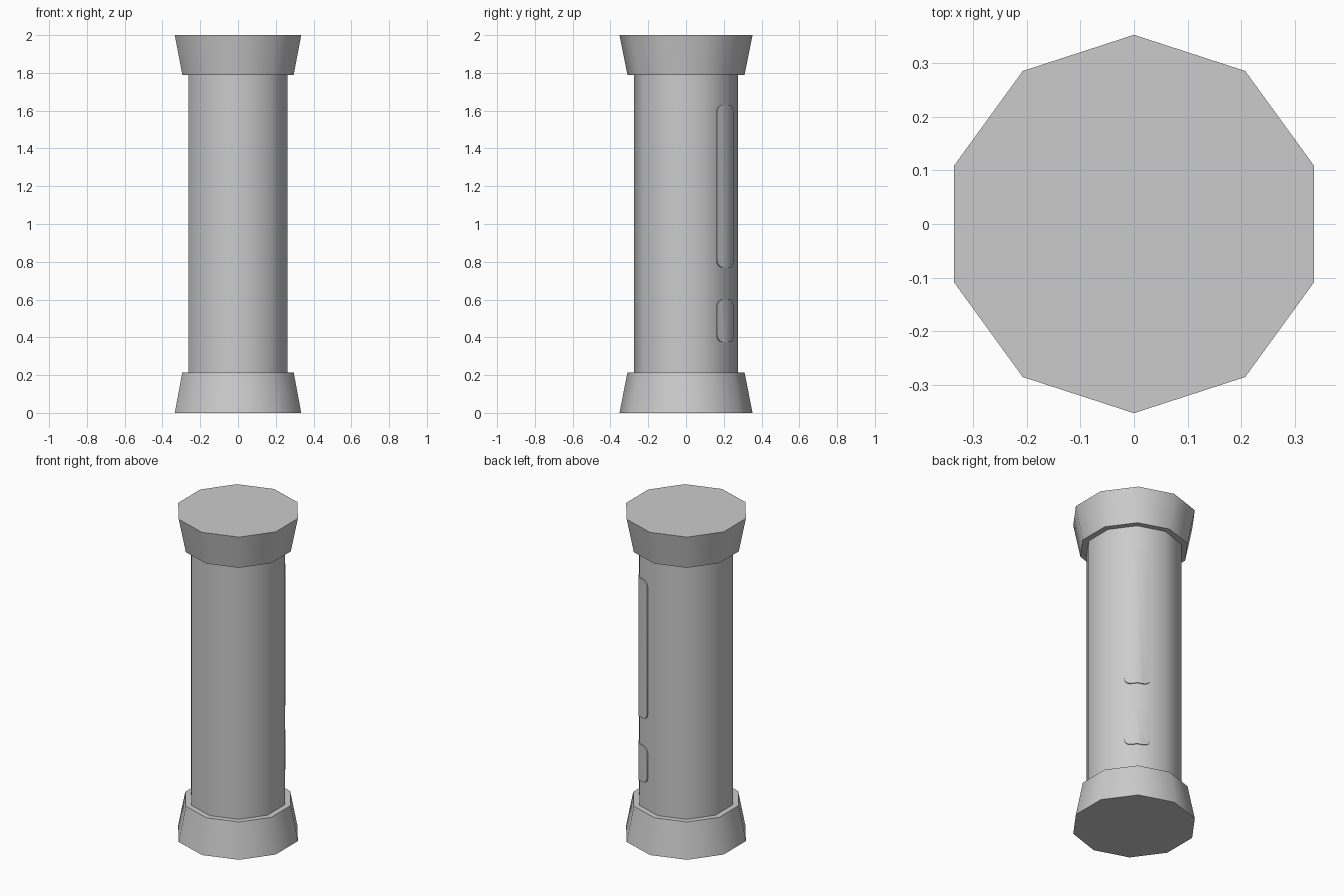
import bpy, bmesh
from math import sin, cos, tan, pi, radians

if "Cube" in bpy.data.objects:
    bpy.data.objects.remove(bpy.data.objects["Cube"])

SIDES = 10
SHAFT_R = 0.275


def finish(name, bm):
    bmesh.ops.recalc_face_normals(bm, faces=bm.faces)
    mesh = bpy.data.meshes.new(name)
    bm.to_mesh(mesh)
    bm.free()
    ob = bpy.data.objects.new(name, mesh)
    bpy.context.collection.objects.link(ob)
    bpy.ops.object.select_all(action='DESELECT')
    bpy.context.view_layer.objects.active = ob
    ob.select_set(True)
    bpy.ops.object.shade_smooth_by_angle(angle=radians(40))
    return ob


def prism(name, r0, z0, r1, z1):
    """Closed ten-sided frustum with a corner pointing along +y."""
    bm = bmesh.new()
    rings = []
    for r, z in ((r0, z0), (r1, z1)):
        rings.append([bm.verts.new((r * sin(2 * pi * i / SIDES),
                                    r * cos(2 * pi * i / SIDES), z))
                      for i in range(SIDES)])
    low, high = rings
    for i in range(SIDES):
        j = (i + 1) % SIDES
        bm.faces.new((low[i], low[j], high[j], high[i]))
    bm.faces.new(low)
    bm.faces.new(high)
    return finish(name, bm)


def panel(name, z0, z1, half=0.073, corner=0.038, lift=0.006):
    """Thin rounded plate folded over the shaft corner at 54 degrees."""
    a = radians(54)

    def place(t, z, out):
        r = SHAFT_R - abs(t) * tan(pi / SIDES) + out
        return (r * cos(a) - t * sin(a), r * sin(a) + t * cos(a), z)

    # half outline, from bottom centre around to top centre
    arc = [k * pi / 8 for k in range(5)]
    side = [(0, z0)]
    side += [(half - corner + corner * sin(q), z0 + corner - corner * cos(q)) for q in arc]
    side += [(half - corner + corner * cos(q), z1 - corner + corner * sin(q)) for q in arc]
    side += [(0, z1)]

    bm = bmesh.new()
    for s in (1, -1):
        face = [bm.verts.new(place(s * t, z, lift)) for t, z in side]
        root = [bm.verts.new(place(s * t, z, -0.004)) for t, z in side]
        bm.faces.new(face)
        for i in range(len(side) - 1):
            bm.faces.new((face[i], face[i + 1], root[i + 1], root[i]))
    bmesh.ops.remove_doubles(bm, verts=bm.verts, dist=1e-5)
    return finish(name, bm)


# Column body and flared ends
prism("shaft", SHAFT_R, 0.2, SHAFT_R, 1.8)
prism("base", 0.352, 0.0, 0.31, 0.215)
prism("capital", 0.31, 1.79, 0.352, 2.0)

# Raised plates on the back right corner
panel("long_plate", 0.77, 1.63)
panel("short_plate", 0.375, 0.60)
